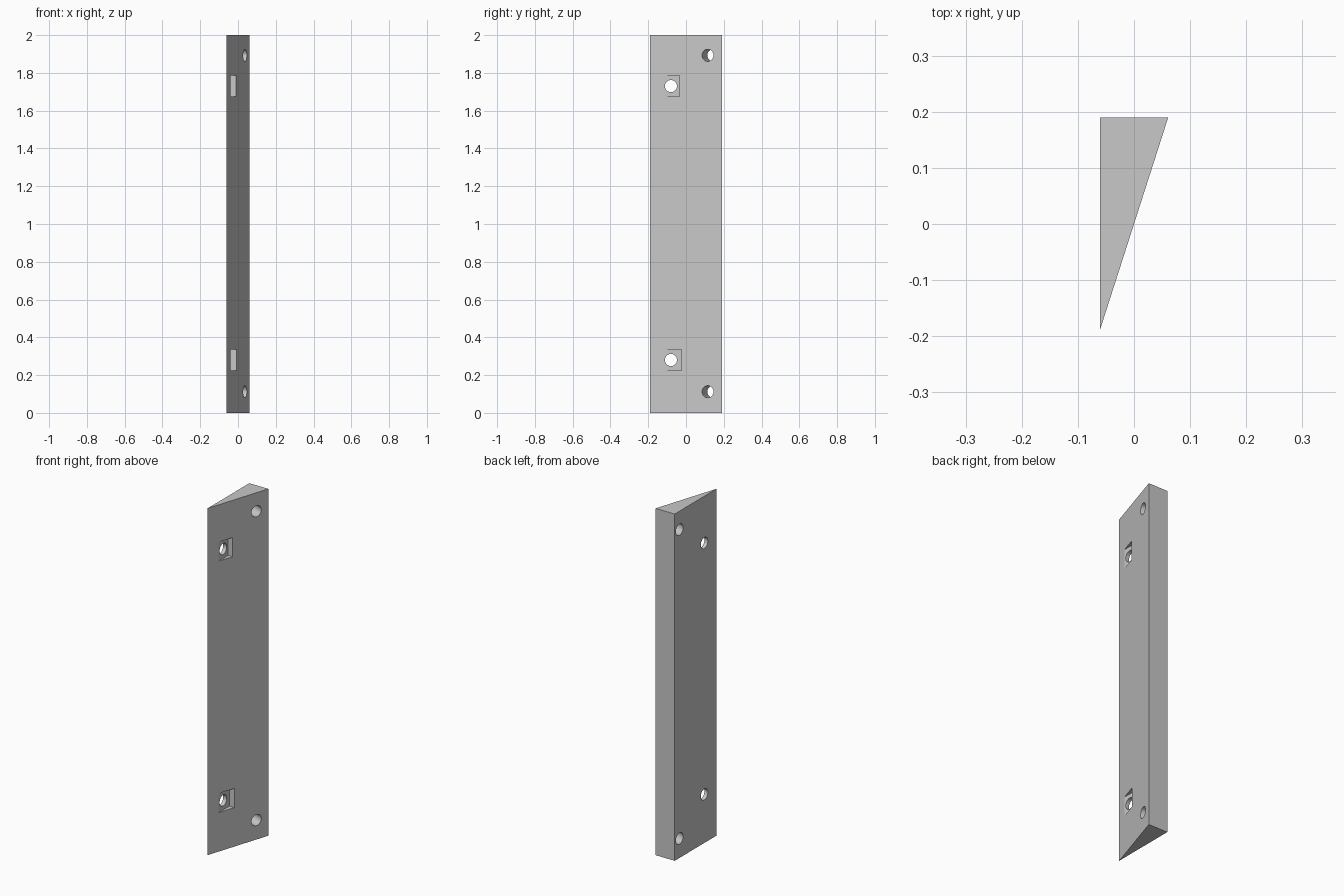
import bpy, bmesh, math
from mathutils import Vector

default = bpy.data.objects.get("Cube")
if default:
    bpy.data.objects.remove(default, do_unlink=True)

HX, HY, HEIGHT = 0.061, 0.19, 2.0
SLOPE = HX / HY                      # x gained per unit of y on the slanted face
HOLE_R = 0.032

grey = bpy.data.materials.new("plain grey")
grey.use_nodes = True
grey.diffuse_color = (0.58, 0.58, 0.58, 1)
grey.node_tree.nodes["Principled BSDF"].inputs["Base Color"].default_value = (0.58, 0.58, 0.58, 1)


def make_prism(name, outline, z0, z1):
    """Extrude a flat xy outline from z0 up to z1."""
    bm = bmesh.new()
    face = bm.faces.new([bm.verts.new((x, y, z0)) for x, y in outline])
    top = bmesh.ops.extrude_face_region(bm, geom=[face])["geom"]
    verts = [v for v in top if isinstance(v, bmesh.types.BMVert)]
    bmesh.ops.translate(bm, verts=verts, vec=(0, 0, z1 - z0))
    bmesh.ops.recalc_face_normals(bm, faces=bm.faces)
    mesh = bpy.data.meshes.new(name)
    bm.to_mesh(mesh)
    bm.free()
    obj = bpy.data.objects.new(name, mesh)
    bpy.context.collection.objects.link(obj)
    mesh.materials.append(grey)
    return obj


def make_drill(name, centre, axis):
    """Long round cutter through a point along an axis."""
    bpy.ops.mesh.primitive_cylinder_add(vertices=40, radius=HOLE_R, depth=0.5, location=centre)
    obj = bpy.context.object
    obj.name = name
    obj.rotation_euler = Vector(axis).to_track_quat('Z', 'Y').to_euler()
    obj.data.materials.append(grey)
    return obj


# Wedge-shaped strip
strip = make_prism("wedge_strip", [(-HX, -HY), (HX, HY), (-HX, HY)], 0, HEIGHT)

cutters = []
# Corner screw holes, square to the slanted face
for z in (0.112, 1.893):
    cutters.append(make_drill("corner_drill", (0.115 * SLOPE, 0.115, z), (1, -SLOPE, 0)))

# Straight bolt holes, each with a flat-bottomed pocket
FLOOR = -0.039
for z, wall_y in ((0.28, -0.023), (1.73, -0.034)):
    cutters.append(make_drill("bolt_drill", (0, -0.08, z), (1, 0, 0)))
    start_y = FLOOR / SLOPE - 0.01
    outline = [(FLOOR, start_y), (0.1, start_y), (0.1, wall_y), (FLOOR, wall_y)]
    cutters.append(make_prism("pocket_block", outline, z - 0.055, z + 0.055))

# Cut each opening and discard its cutter
bpy.ops.object.select_all(action='DESELECT')
bpy.context.view_layer.objects.active = strip
strip.select_set(True)
for cutter in cutters:
    cutter.hide_render = True
    mod = strip.modifiers.new("cut", 'BOOLEAN')
    mod.operation = 'DIFFERENCE'
    mod.solver = 'EXACT'
    mod.object = cutter
    bpy.ops.object.modifier_apply(modifier=mod.name)
    bpy.data.objects.remove(cutter, do_unlink=True)

strip.data.materials.clear()
strip.data.materials.append(grey)
bpy.ops.object.shade_smooth_by_angle(angle=math.radians(15))
